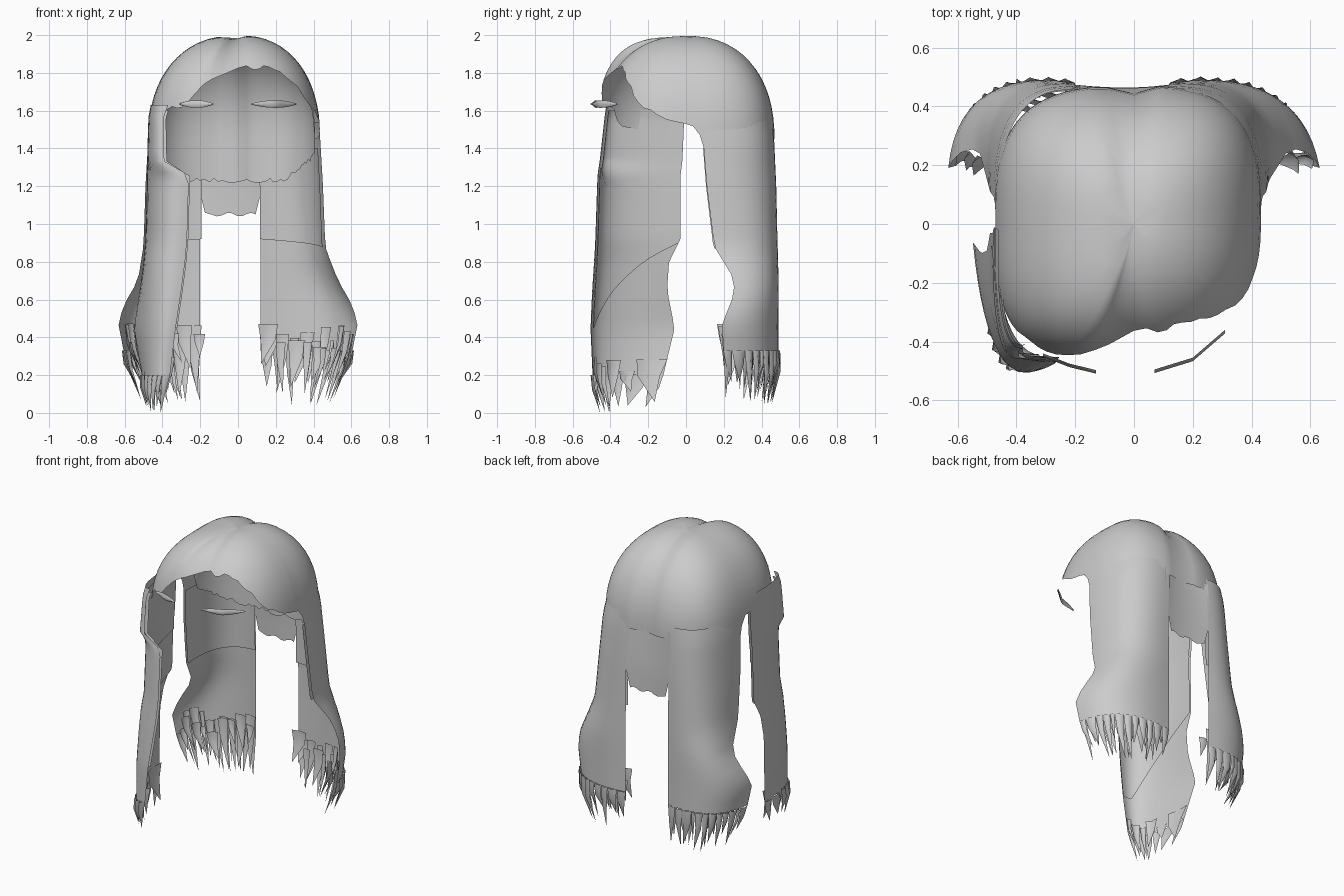
import bpy, math, random

if "Cube" in bpy.data.objects:
    bpy.data.objects.remove(bpy.data.objects["Cube"])
random.seed(4)


def lerp_table(tab, t):
    """Piecewise linear lookup; each row is (key, values...), keys ascending."""
    t = min(max(t, tab[0][0]), tab[-1][0])
    for p, q in zip(tab, tab[1:]):
        if t <= q[0]:
            f = (t - p[0]) / (q[0] - p[0])
            return [a + (b - a) * f for a, b in zip(p[1:], q[1:])]


def make(name, verts, faces):
    me = bpy.data.meshes.new(name)
    me.from_pydata(verts, [], faces)
    me.validate()
    ob = bpy.data.objects.new(name, me)
    bpy.context.collection.objects.link(ob)
    for p in me.polygons:
        p.use_smooth = True
    return ob


def grid(name, f, nu, nv):
    verts = [f(i / nu, j / nv) for j in range(nv + 1) for i in range(nu + 1)]
    w = nu + 1
    faces = [(j * w + i, j * w + i + 1, (j + 1) * w + i + 1, (j + 1) * w + i)
             for j in range(nv) for i in range(nu)]
    return make(name, verts, faces)


# Dome surface: lopsided superellipsoid with a dip along the parting
N, Z0, H = 2.25, 1.45, 0.55


def dome(deg, z, s=1.0):
    a = math.radians(deg)
    c, d = math.cos(a), math.sin(a)
    h = max(0, min(1, (z - Z0) / H))
    k = (1 - h ** N) ** (1 / N) * s
    n = 3.0 if d > 0 else (3.2 if c < 0 else 2.4)
    x = math.copysign(abs(c) ** (2 / n), c) * (0.435 if c > 0 else 0.475) * k
    # the left front swells further forward than the right
    w = max(0, min(1, -c * 4)) * (d < 0)
    ky = k * (1 - w) + (1 - h ** 2.9) ** (1 / 2.9) * s * w
    y = math.copysign(abs(d) ** (2 / n), d) * ky * (0.47 if d > 0 or c > 0 else 0.48)
    dip = math.exp(-((x + 0.02) / 0.05) ** 2)
    if d > 0:
        y -= 0.03 * dip * k
    return (x, y, Z0 + (z - Z0) * (s if z > Z0 else 1) - 0.02 * dip * (z > Z0))


def dome_patch(name, edge, a0, a1, s):
    jit = [random.uniform(-0.012, 0.012) for _ in range(73)]

    def f(u, v):
        deg = a0 + (a1 - a0) * u
        rough = u not in (0, 1) and (s < 1 or 230 < deg < 350)
        zb = lerp_table(edge, deg)[0] + jit[round(u * 72)] * rough
        # finer steps near the pole so the dome stays round
        hb = max(-1, (zb - Z0) / H)
        end = math.acos(max(0, min(1, hb)))
        if hb >= 0 or v < 0.8:
            t = v if hb >= 0 else v / 0.8
            z = Z0 + H * math.cos(t * end)
        else:
            z = Z0 + (zb - Z0) * (v - 0.8) / 0.2
        return dome(deg, z, s)
    return grid(name, f, 72, 15)


# Crown: hairline hangs lower on the left front, short on the right front
hairline = [(0, 1.53), (10, 1.47), (20, 1.45), (160, 1.45), (172, 1.5), (182, 1.54),
            (200, 1.5), (218, 1.52), (226, 1.62), (244, 1.63), (252, 1.72), (262, 1.78),
            (268, 1.81), (273, 1.86), (280, 1.82), (294, 1.84), (308, 1.79), (320, 1.72),
            (335, 1.62), (348, 1.56), (360, 1.53)]
dome_patch("crown", hairline, 0, 360, 1.0)

# Lining seen through the face opening
lining = [(12, 1.5), (16, 1.37), (45, 1.3), (65, 1.23), (115, 1.23), (135, 1.28),
          (164, 1.37), (168, 1.5)]
dome_patch("back_lining", lining, 12, 168, 0.955)


# Locks: horizontal sections (edge A, corner B, edge C) swept down in z
def section(rows, z, u, s=1.0):
    ax, ay, bx, by, cx, cy = lerp_table(rows, z)
    p, q, r = (1 - u) ** 2, 2 * u * (1 - u), u * u
    return ((p * ax + q * bx + r * cx) * s, (p * ay + q * by + r * cy) * s, z)


def lock(name, rows, top, bottom, s=1.0, nu=14, nv=18):
    return grid(name, lambda u, v: section(rows, top + (bottom(u) - top) * v, u, s), nu, nv)


def spikes(name, rows, base, lo, hi, count, s, taper=0.95, loose=0.0):
    """Ragged pointed hair ends, each folded down its middle."""
    verts, faces = [], []
    cuts = [0] + [(i + random.uniform(-0.3, 0.3)) / count for i in range(1, count)] + [1]
    for i, (u0, u1) in enumerate(zip(cuts, cuts[1:])):
        um, w = (u0 + u1) / 2, u1 - u0
        zb = base + random.uniform(-loose, loose)
        si = s + random.uniform(-loose, loose) * 0.4
        tip = lo if i == count // 2 else random.uniform(lo, hi)
        mid = zb * 0.6 + tip * 0.4
        d = random.uniform(-0.5, 0.5) * w
        k = len(verts)
        verts += [section(rows, zb, u0, si), section(rows, zb, u1, si),
                  section(rows, zb, um, si * 1.02),
                  section(rows, mid, u0 + 0.12 * w, si),
                  section(rows, mid, u1 - 0.12 * w, si),
                  section(rows, mid, um, si * 1.03)]
        x, y, _ = section(rows, tip, min(1, max(0, um + d)), si * taper)
        verts.append((x, y, tip))
        faces += [(k, k + 2, k + 5, k + 3), (k + 2, k + 1, k + 4, k + 5),
                  (k + 3, k + 5, k + 6), (k + 5, k + 4, k + 6)]
    make(name, verts, faces)


right_rows = [
    (0.00, 0.53, 0.23, 0.53, 0.52, 0.14, 0.47),
    (0.30, 0.60, 0.20, 0.55, 0.54, 0.12, 0.48),
    (0.48, 0.635, 0.19, 0.57, 0.54, 0.12, 0.48),
    (0.58, 0.60, 0.24, 0.54, 0.54, 0.12, 0.48),
    (0.70, 0.53, 0.26, 0.51, 0.54, 0.12, 0.48),
    (0.88, 0.46, 0.15, 0.49, 0.53, 0.12, 0.48),
    (1.20, 0.45, 0.11, 0.46, 0.51, 0.12, 0.475),
    (1.45, 0.435, 0.09, 0.445, 0.49, 0.10, 0.465),
    (1.54, 0.43, 0.02, 0.435, 0.48, 0.10, 0.455)]
left_rows = [(z, -ax - 0.04 * (z > 0.8), ay, -bx - 0.03, by, -0.2, cy)
             for z, ax, ay, bx, by, cx, cy in right_rows]

for side, rows in (("right", right_rows), ("left", left_rows)):
    lock(side + "_back_lock", rows, 1.54, lambda u: 0.33, 1.0)
    lock(side + "_back_lock_lining", rows, 1.4, lambda u: 0.87 + 0.05 * u, 0.965)
    spikes(side + "_back_tips", rows, 0.33, 0.04, 0.17, 12, 1.0)
    spikes(side + "_back_inner_tips", rows, 0.42, 0.06, 0.25, 10, 0.95, 0.95, 0.06)
    spikes(side + "_back_deep_tips", rows, 0.4, 0.1, 0.3, 8, 0.87, 0.95, 0.08)

# Short centre panel at the nape
nape_rows = [(1.0, 0.08, 0.47, -0.02, 0.46, -0.16, 0.47),
             (1.2, 0.13, 0.475, -0.02, 0.45, -0.21, 0.475),
             (1.5, 0.14, 0.465, -0.02, 0.42, -0.21, 0.465)]
lock("nape_panel", nape_rows, 1.5, lambda u: 1.05 + 0.01 * math.sin(u * 14), 1.0, 10, 6)

# Long lock at the left front
front_rows = [
    (0.00, -0.49, -0.16, -0.50, -0.50, -0.40, -0.46),
    (0.20, -0.51, -0.12, -0.50, -0.54, -0.36, -0.49),
    (0.45, -0.55, -0.06, -0.50, -0.56, -0.33, -0.50),
    (0.65, -0.52, -0.10, -0.50, -0.55, -0.30, -0.49),
    (0.80, -0.50, -0.09, -0.50, -0.54, -0.28, -0.48),
    (0.92, -0.49, -0.03, -0.49, -0.53, -0.27, -0.475),
    (1.26, -0.48, -0.03, -0.49, -0.51, -0.26, -0.465),
    (1.33, -0.48, -0.02, -0.49, -0.49, -0.39, -0.455),
    (1.56, -0.475, -0.01, -0.48, -0.46, -0.395, -0.43),
    (1.63, -0.46, -0.02, -0.475, -0.45, -0.37, -0.42)]
lock("left_front_lock", front_rows, 1.63, lambda u: 0.2, 1.0, 14, 24)
lock("left_front_lock_lining", front_rows, 1.3,
     lambda u: 0.9 - 0.45 * min(1, u * 1.3), 0.975)
lock("left_front_upper_lining", front_rows, 1.6,
     lambda u: 1.18 - 0.09 * math.sin(min(1, u * 1.2) * math.pi) + 0.12 * u, 0.965)
spikes("left_front_tips", front_rows, 0.2, 0.0, 0.04, 7, 1.0, 0.98)
spikes("left_front_inner_tips", front_rows, 0.26, 0.01, 0.12, 6, 0.97, 0.97, 0.04)

# Thin floating eyebrows
brows = {"right_brow": [(0, 0.07, -0.495), (0.5, 0.20, -0.455), (1, 0.31, -0.36)],
         "left_brow": [(0, -0.13, -0.497), (0.5, -0.22, -0.475), (1, -0.31, -0.44)]}
for name, path in brows.items():
    def brow(u, v, path=path):
        x, y = lerp_table(path, u)
        w = 0.02 * math.sin(math.pi * min(0.98, max(0.02, u))) ** 0.7
        return (x, y - 0.012 * math.sin(math.pi * v), 1.635 + w * (2 * v - 1))
    grid(name, brow, 10, 2)
